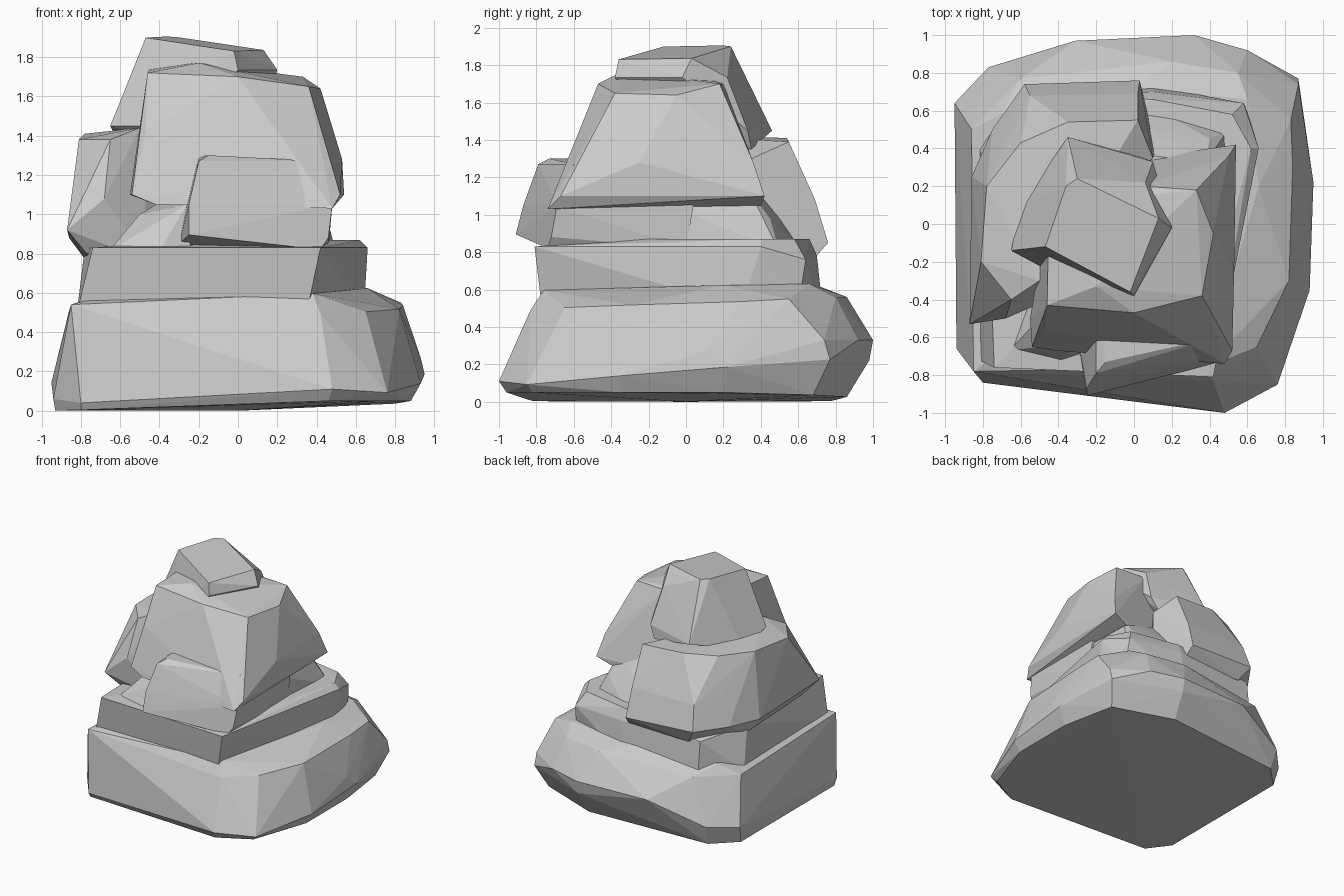
import bpy, bmesh


def stone(name, *rings):
    """Faceted stone: the hull of rings (z, tilt_x, tilt_y, [(x, y) or (x, y, z)])."""
    bm = bmesh.new()
    for z, tx, ty, pts in rings:
        for p in pts:
            h = p[2] if len(p) == 3 else z + tx * p[0] + ty * p[1]
            bm.verts.new((p[0], p[1], h))
    bmesh.ops.convex_hull(bm, input=bm.verts[:])
    loose = [v for v in bm.verts if not v.link_faces]
    bmesh.ops.delete(bm, geom=loose, context='VERTS')
    bmesh.ops.recalc_face_normals(bm, faces=bm.faces[:])
    me = bpy.data.meshes.new(name)
    bm.to_mesh(me)
    bm.free()
    ob = bpy.data.objects.new(name, me)
    bpy.context.collection.objects.link(ob)
    return ob


# Wide foot slab, tilted slightly up to the right and back
base = stone(
    "rock_stack",
    (0.02, 0.02, 0, [(-.93, .6), (-.75, .78), (.3, .86), (.8, .68), (.88, .2, .05), (.88, -.35, .05),
                     (.72, -.82, .05), (.46, -.96, .05), (-.8, -.82), (-.93, -.64), (0, 0, 0)]),
    (0.13, .04, .08, [(-.95, .64), (-.77, .83), (.32, .98), (.87, .77), (.95, .22), (.93, -.35),
                      (.76, -.85), (.48, -1.0, .11), (-.8, -.84, .04), (-.94, -.66, .06)]),
    (0.33, 0, 0, [(.32, 1.0), (-.31, .97), (.6, .92), (.87, .74), (.93, .1, .27), (-.88, .55)]),
    (0.51, .02, .03, [(-.85, -.78, .54), (.42, -.83), (.65, -.65), (.82, -.3), (.84, .3), (.83, .55, .55),
                      (.55, .8, .56), (.2, .86, .56), (-.6, .77), (-.86, .5)]),
    (0.6, .03, .02, [(-.74, -.7, .57), (.38, -.76), (.66, .2), (.6, .66), (0, .72), (-.7, .58)]))

# Second, narrower slab
middle = stone(
    "middle_slab",
    (0.5, 0, 0, [(-.82, -.72), (.35, -.77), (.5, -.2), (.64, .3), (.6, .6), (.1, .73),
                 (-.6, .7), (-.82, .4)]),
    (0.83, 0, 0, [(-.74, -.76), (.42, -.81), (.51, -.1), (.66, .4), (.58, .64, .76),
                  (.1, .7, .78), (-.6, .67, .78), (-.78, .3)]),
    (0.87, 0, 0, [(-.3, -.3), (.44, -.3), (.62, .4), (.52, .58), (.1, .66), (-.3, .4)]))

# Overhanging block at the front
front = stone(
    "front_block",
    (0.82, 0, 0, [(-.3, -.6, .85), (.42, -.74), (.46, .0), (-.3, .0)]),
    (0.89, -.02, 0, [(-.25, -.91), (.46, -.72)]),
    (1.05, 0, 0, [(-.25, -.87), (.48, -.69), (.46, .04), (-.28, .0)]),
    (1.27, 0, 0, [(-.2, -.79), (-.15, -.73, 1.3), (.44, -.6), (.4, -.4), (-.2, -.4, 1.3)]))

# Large squared upper block with a ledge along its right side
upper = stone(
    "upper_block",
    (1.05, 0, 0, [(.48, -.74, 1.03), (.42, .4), (-.42, -.67), (-.3, .3)]),
    (1.1, 0, 0, [(.52, -.67), (.54, .42), (-.55, -.5), (-.54, -.65)]),
    (1.28, 0, 0, [(-.24, -.6), (.45, -.56), (.53, -.25), (.5, .36)]),
    (1.42, 0, 0, [(-.47, -.56), (.47, .15)]),
    (1.7, 0, 0, [(-.46, -.43, 1.72), (0, -.47), (.36, -.38, 1.65), (.42, -.05, 1.64),
                 (.33, .18), (.05, .2), (-.2, -.33, 1.77), (-.45, .1, 1.75)]))

# Slanted cap stone
cap = stone(
    "cap_stone",
    (1.35, 0, 0, [(-.6, .1), (.05, .35), (-.3, -.2)]),
    (1.45, 0, 0, [(-.35, .46), (-.65, -.14), (.1, .33), (-.5, -.22)]),
    (1.735, 0, 0, [(.2, -.02), (0, -.38), (.06, .22)]),
    (1.85, -.12, .06, [(-.47, -.12), (-.36, .2), (-.3, .24), (.13, .03), (-.02, -.36)]))

# Boulder leaning on the back left
boulder = stone(
    "back_left_boulder",
    (0.76, 0, 0, [(-.77, -.45, .8), (-.77, .3), (-.5, .68), (.05, .68), (-.45, -.4)]),
    (0.88, 0, 0, [(-.87, -.53, .92), (-.86, .25), (-.75, .5), (-.58, .74), (.03, .76, .85),
                  (.12, .38)]),
    (1.08, 0, 0, [(-.55, .68), (.02, .69), (-.68, -.5)]),
    (1.41, 0, 0, [(-.81, -.2, 1.38), (-.78, .2), (-.6, .43), (-.35, .54), (.02, .55, 1.39),
                  (.1, .35, 1.3), (-.5, -.3, 1.44), (-.65, -.4, 1.38)]))

# Small wedge in the front left notch
wedge = stone(
    "notch_wedge",
    (0.81, 0, 0, [(-.66, -.67), (-.4, -.73), (-.24, -.68), (-.5, -.2), (-.2, -.3)]),
    (1.05, 0, 0, [(-.5, -.5, 1.0), (-.26, -.62), (-.3, -.2, 1.12), (-.2, -.3, 1.12)]))

# Recessed core under the ledge, sloping down to the back right
core = stone(
    "inner_core",
    (0.8, 0, 0, [(-.4, -.3), (.44, -.3), (.5, .5), (.1, .62), (-.35, .45)]),
    (0.98, 0, 0, [(.4, .45), (.08, .5)]),
    (1.15, 0, 0, [(-.4, -.3), (.41, -.3), (.38, .33), (-.35, .41)]))

# Fuse all stones into one rock
for part in (middle, core, front, wedge, boulder, upper, cap):
    mod = base.modifiers.new(part.name, 'BOOLEAN')
    mod.operation = 'UNION'
    mod.solver = 'EXACT'
    mod.object = part
    bpy.context.view_layer.objects.active = base
    bpy.ops.object.modifier_apply(modifier=mod.name)
    bpy.data.objects.remove(part)
